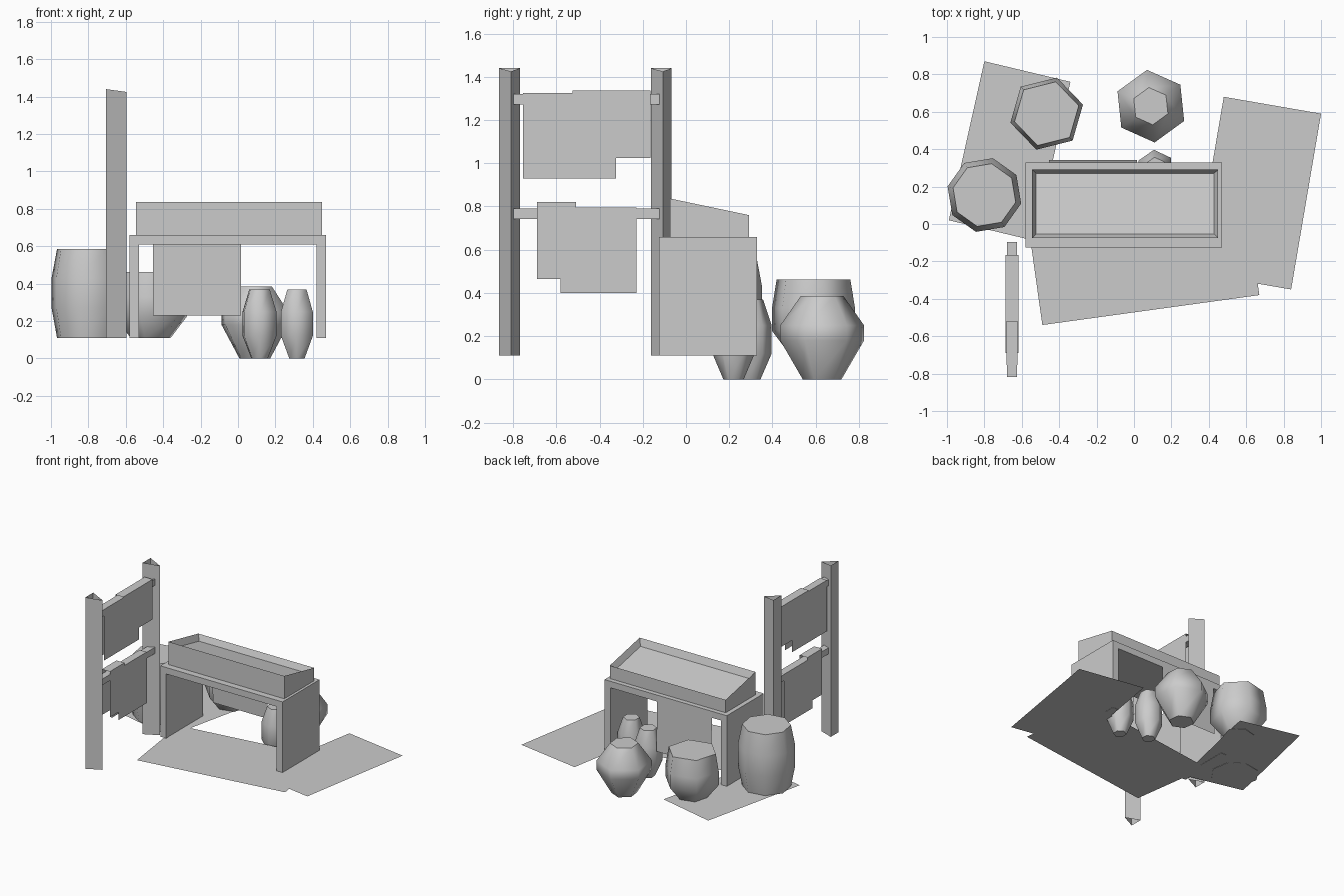
import bpy, bmesh, math
from mathutils import Vector

if "Cube" in bpy.data.objects:
    bpy.data.objects.remove(bpy.data.objects["Cube"])


def make(name, verts, faces, fix_normals=False):
    me = bpy.data.meshes.new(name)
    me.from_pydata(verts, [], faces)
    if fix_normals:
        bm = bmesh.new()
        bm.from_mesh(me)
        bmesh.ops.recalc_face_normals(bm, faces=bm.faces)
        bm.to_mesh(me)
        bm.free()
    ob = bpy.data.objects.new(name, me)
    bpy.context.collection.objects.link(ob)
    return ob


def prism(name, a, b, capped=True):
    """Join two matching outlines into a solid or an open tube."""
    n = len(a)
    faces = [(i, (i + 1) % n, (i + 1) % n + n, i + n) for i in range(n)]
    if capped:
        faces += [tuple(range(n))[::-1], tuple(range(n, 2 * n))]
    return make(name, a + b, faces, True)


def box(name, x0, x1, y0, y1, z0, z1):
    p = [(x0, y0), (x1, y0), (x1, y1), (x0, y1)]
    return prism(name, [(x, y, z0) for x, y in p], [(x, y, z1) for x, y in p])


def jar(name, x, y, sides, phase, profile):
    """Low-sided turned pot: smooth sides with flat caps."""
    verts = []
    for r, z in profile:
        for i in range(sides):
            t = math.radians(phase) + math.tau * i / sides
            verts.append((x + r * math.cos(t), y + r * math.sin(t), z))
    n = len(profile)
    faces = [(k * sides + i, k * sides + (i + 1) % sides,
              (k + 1) * sides + (i + 1) % sides, (k + 1) * sides + i)
             for k in range(n - 1) for i in range(sides)]
    faces += [tuple(range(sides))[::-1], tuple(range((n - 1) * sides, n * sides))]
    ob = make(name, verts, faces, True)
    for f in ob.data.polygons:
        f.use_smooth = len(f.vertices) == 4
    return ob


def rug(name, a, b, c, z):
    """Flat parallelogram from three corners."""
    a, b, c = Vector(a), Vector(b), Vector(c)
    return make(name, [(*p, z) for p in (a, b, c, a + c - b)], [(3, 2, 1, 0)], False)


def draped_cloth(name, y0, y1, top, bottom, half):
    """Sheet folded over a rail."""
    x = -0.652
    p = [(x - half, bottom), (x - half, top), (x + half, top), (x + half, bottom)]
    v = [(px, y, pz) for y in (y0, y1) for px, pz in p]
    return make(name, v, [(i, i + 1, i + 5, i + 4) for i in range(3)])


# Counter: thin top with two side panels
u = [(-.58, .11), (-.58, .66), (.47, .66), (.47, .11),
     (.42, .11), (.42, .61), (-.53, .61), (-.53, .11)]
prism("counter", [(x, -.125, z) for x, z in u], [(x, .328, z) for x, z in u])

# Cloth hanging from the back of the counter
make("back_cloth", [(-.455, .33, .66), (.015, .33, .66), (.015, .342, .23), (-.455, .342, .23)],
     [(0, 1, 2, 3)])

# Sloping display tray, recessed on top
side = [(-.075, .66), (-.075, .837), (.292, .76), (.292, .66)]
tray = prism("display_tray", [(-.545, y, z) for y, z in side], [(.45, y, z) for y, z in side])
bm = bmesh.new()
bm.from_mesh(tray.data)
top = max(bm.faces, key=lambda f: f.calc_center_median().z)
bmesh.ops.inset_region(bm, faces=[top], thickness=.03)
bmesh.ops.translate(bm, verts=top.verts, vec=(0, 0, -.05))
bm.to_mesh(tray.data)
bm.free()

# Rack: open triangular posts
for name, y in (("front_post", -.81), ("back_post", -.107)):
    tri = [(-.705, y - .055, 1.44), (-.595, y, 1.425), (-.705, y + .041, 1.44)]
    prism(name, [(a, b, .11) for a, b, _ in tri], tri, capped=False)

# Rack rails and cloths
for name, z in (("upper_rail", 1.272), ("lower_rail", .743)):
    box(name, -.678, -.626, -.817, -.097, z, z + .048)
draped_cloth("upper_cloth_long", -.755, -.325, 1.326, .93, .03)
draped_cloth("upper_cloth_short", -.525, -.165, 1.336, 1.025, .034)
draped_cloth("lower_cloth_short", -.69, -.51, .82, .465, .034)
draped_cloth("lower_cloth_long", -.58, -.23, .796, .40, .03)

# Rugs on the floor
rug("side_rug", (.48, .68), (1.0, .59), (.84, -.35), .112)
rug("front_rug", (.67, -.38), (-.49, -.54), (-.58, .10), .11)
rug("back_rug", (-.34, .76), (-.80, .87), (-.99, .02), .112)

# Pots
jar("barrel", -.80, .155, 8, 32, [(.172, .11), (.202, .27), (.202, .43), (.172, .585)])
jar("wide_pot", -.467, .59, 6, 14, [(.11, .11), (.2, .225), (.2, .33), (.177, .463)])
jar("round_pot", .09, .63, 6, 36, [(.09, 0), (.195, .18), (.195, .25), (.10, .385)])
small = [(.048, 0), (.1, .12), (.1, .25), (.06, .37)]
jar("small_jar_near", .115, .297, 6, 35, small)
jar("small_jar_far", .315, .22, 6, 30, [(r * .98, z) for r, z in small])
